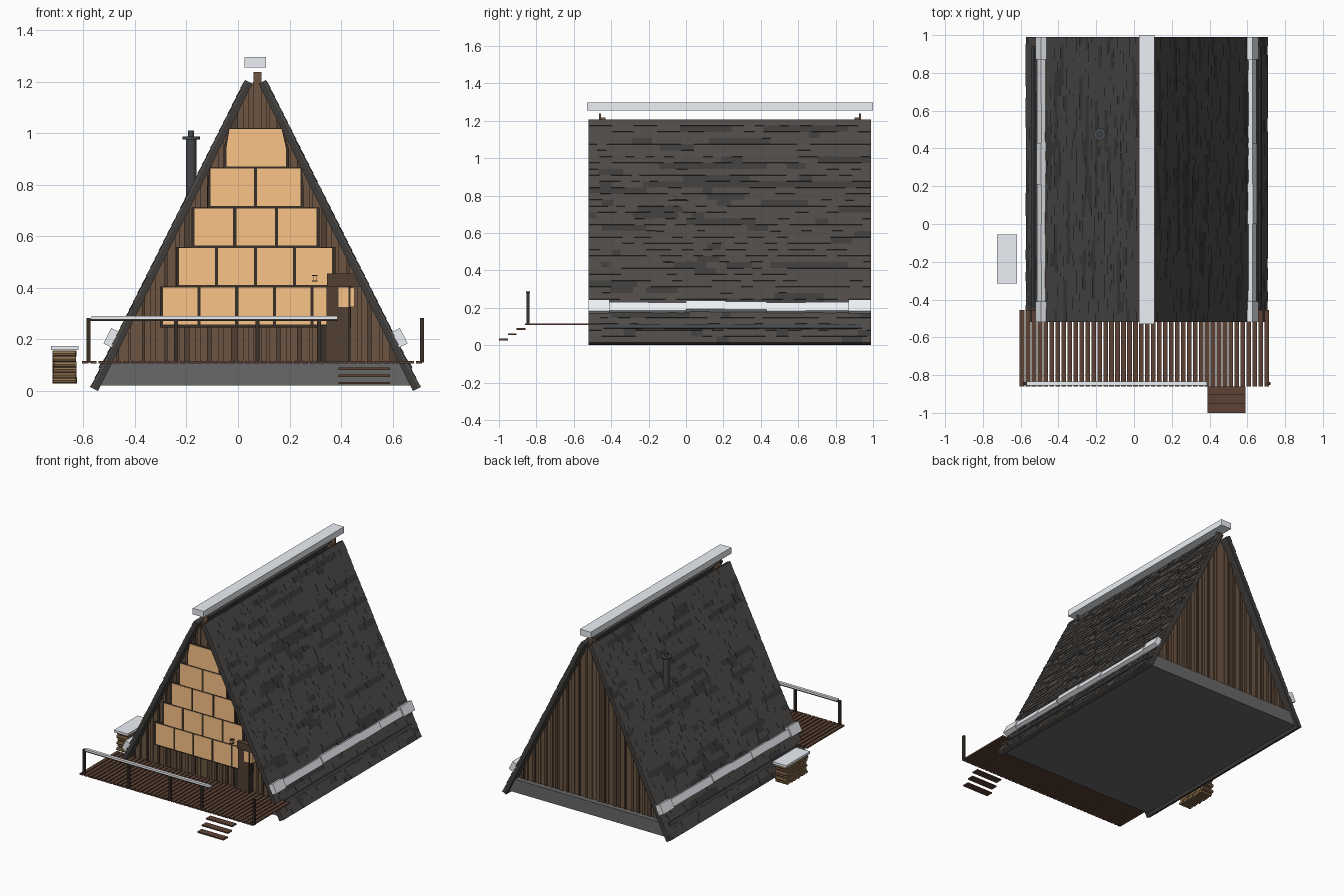
import bpy, bmesh, math, random
from mathutils import Matrix

if "Cube" in bpy.data.objects:
    bpy.data.objects.remove(bpy.data.objects["Cube"])

random.seed(4)
CX = 0.068                      # centre line of the house
Y0, Y1 = -0.52, 0.99            # roof front and back
NRM = math.hypot(1, 0.5025)
US, NS = 0.5025 / NRM, 1 / NRM  # slope direction components


def mat(name, r, g, b):
    m = bpy.data.materials.new(name)
    m.diffuse_color = (r, g, b, 1)
    m.use_nodes = True
    m.node_tree.nodes["Principled BSDF"].inputs["Base Color"].default_value = m.diffuse_color
    return m


SHINGLE = mat("shingle", 0.076, 0.069, 0.064)
SHINGLE_DARK = mat("shingle_dark", 0.047, 0.045, 0.043)
WOOD = mat("wood", 0.15, 0.09, 0.055)
WOOD_DARK = mat("wood_dark", 0.085, 0.05, 0.032)
DECK = mat("deck_wood", 0.11, 0.055, 0.035)
LOG = mat("log", 0.27, 0.16, 0.075)
FRAME = mat("frame", 0.04, 0.03, 0.022)
GLASS = mat("lit_glass", 0.97, 0.56, 0.245)
SNOW = mat("snow", 0.84, 0.87, 0.91)
STONE = mat("stone", 0.14, 0.14, 0.14)
METAL = mat("metal", 0.06, 0.063, 0.07)


class Part:
    """Collects solids into one named object."""
    def __init__(self, name, *mats):
        self.name, self.mats, self.bm = name, mats, bmesh.new()

    def prism(self, pts, y0, y1, mi=0):
        # extrude an (x, z) outline along y
        a = [self.bm.verts.new((x, y0, z)) for x, z in pts]
        b = [self.bm.verts.new((x, y1, z)) for x, z in pts]
        n = len(pts)
        fs = [self.bm.faces.new(a), self.bm.faces.new(b[::-1])]
        fs += [self.bm.faces.new((a[i], b[i], b[(i + 1) % n], a[(i + 1) % n])) for i in range(n)]
        for f in fs:
            f.material_index = mi

    def box(self, x0, x1, y0, y1, z0, z1, mi=0):
        self.prism([(x0, z0), (x1, z0), (x1, z1), (x0, z1)], y0, y1, mi)

    def roof_box(self, s, a0, a1, b0, b1, y0, y1, mi=0, taper=0):
        # a runs up the slope, b points out of it
        self.prism([roof(s, a0, b0), roof(s, a1, b0), roof(s, a1, b1 - taper), roof(s, a0, b1)], y0, y1, mi)

    def cyl(self, p, r, h, axis="Z", seg=12):
        m = Matrix.Translation(p)
        if axis == "X":
            m = m @ Matrix.Rotation(math.pi / 2, 4, "Y")
        bmesh.ops.create_cone(self.bm, cap_ends=True, segments=seg, radius1=r, radius2=r, depth=h, matrix=m)

    def done(self):
        bmesh.ops.recalc_face_normals(self.bm, faces=self.bm.faces)
        me = bpy.data.meshes.new(self.name)
        self.bm.to_mesh(me)
        self.bm.free()
        for m in self.mats:
            me.materials.append(m)
        ob = bpy.data.objects.new(self.name, me)
        bpy.context.collection.objects.link(ob)
        return ob


def roof(s, a, b):
    return CX + s * (0.645 - US * a + NS * b), NS * a + US * b


def inner(z):
    # half width of the house inside the roof slabs
    return max(0.0, 0.645 - 0.5025 * z - 0.033)


# Roof slabs with individual shingles
for s, side in ((-1, "left"), (1, "right")):
    p = Part(side + "_roof_slab", SHINGLE_DARK)
    p.roof_box(s, 0.015, 1.35, -0.03, -0.008, Y0, Y1)
    p.done()
    p = Part(side + "_shingles", SHINGLE, SHINGLE_DARK)
    rows = 36
    step = 1.335 / rows
    for i in range(rows):
        a, y, dark = 0.015 + i * step, Y0, 0
        while y < Y1 - 0.001:
            e = min(Y1, y + random.uniform(0.04, 0.075))
            if Y1 - e < 0.02:
                e = Y1
            if random.random() < 0.4:
                dark = int(random.random() < 0.2)
            p.roof_box(s, a, min(1.35, a + step * 1.1), -0.009, random.uniform(0.001, 0.005),
                       y, e, dark, 0.003)
            y = e
    p.done()
    # Snow lying along the eaves
    p = Part(side + "_eave_snow", SNOW)
    ys = [Y0, -0.41, -0.2, 0.0, 0.21, 0.43, 0.64, 0.87, Y1]
    for i in range(8):
        end = i in (0, 7)
        j = random.uniform(-0.004, 0.004)
        p.roof_box(s, 0.189 if end else 0.197 + j, 0.256 if end else 0.247 + j, -0.004,
                   0.034 if end else 0.029 + j, ys[i], ys[i + 1])
    p.done()
    p = Part(side + "_eave_strip", METAL)
    p.roof_box(s, 0.097, 0.122, 0, 0.009, -0.44, 0.94)
    p.done()

# Snow on the ridge
p = Part("ridge_snow", SNOW)
p.box(0.026, 0.109, -0.53, 1.0, 1.255, 1.297)
p.done()

# Stone base
p = Part("foundation", STONE)
p.prism([(CX - inner(0.02), 0.022), (CX + inner(0.02), 0.022),
         (CX + inner(0.112), 0.112), (CX - inner(0.112), 0.112)], -0.5, 0.97)
p.done()

# Gable walls with battens, the middle one rising past the ridge
for name, yw, d in (("front", -0.46, -1), ("back", 0.93, 1)):
    p = Part(name + "_gable", WOOD)
    p.prism([(CX - inner(0.11), 0.11), (CX + inner(0.11), 0.11), (CX, 1.217)], yw, yw - d * 0.03)
    p.done()
    p = Part(name + "_battens", WOOD_DARK, WOOD)
    for k in range(-12, 13):
        if k:
            x = k * 0.044 + random.uniform(-0.008, 0.008)
            w = random.uniform(0.005, 0.014)
            t0, t1 = [(0.612 - abs(x + q)) / 0.5025 for q in (-w, w)]
            p.prism([(CX + x - w, 0.11), (CX + x + w, 0.11), (CX + x + w, t1), (CX + x - w, t0)],
                    yw, yw + d * 0.008, k % 2)
        else:
            p.box(0.06, 0.092, yw - 0.006, yw + 0.006, 0.11, 1.238, 1)
    p.done()

# Stepped window wall: one more pane in each lower row
fr = Part("window_frames", FRAME)
gl = Part("window_panes", GLASS)
for r in range(5):
    n = 5 - r
    z0, z1 = 0.257 + 0.1535 * r, 0.402 + 0.1535 * r
    x0, x1 = -0.297 + 0.0615 * r, 0.433 - 0.0615 * r
    if r == 4:
        x1 = 0.192
    cut = lambda x, z: max(CX - inner(z), min(CX + inner(z), x))
    fr.prism([(x0 - 0.006, z0 - 0.01), (x1 + 0.006, z0 - 0.01), (cut(x1 + 0.006, z0 + 0.07), z0 + 0.07),
              (cut(x1 + 0.006, z1), z1 + 0.004), (cut(x0 - 0.006, z1), z1 + 0.004),
              (cut(x0 - 0.006, z0 + 0.07), z0 + 0.07)], -0.476, -0.455)
    w = (x1 - x0) / n
    for i in range(n):
        a, b = x0 + i * w + 0.006, x0 + (i + 1) * w - 0.006
        gl.prism([(a, z0), (b, z0), (cut(b, z0 + 0.07), z0 + 0.07), (cut(b, z1), z1),
                  (cut(a, z1), z1), (cut(a, z0 + 0.07), z0 + 0.07)], -0.479, -0.46)
fr.done()
gl.done()

# Door, its header, window and lamp
p = Part("door", WOOD_DARK, FRAME)
p.box(0.343, 0.43, -0.488, -0.455, 0.112, 0.41)
p.box(0.345, 0.475, -0.505, -0.455, 0.405, 0.455)
p.box(0.428, 0.436, -0.497, -0.455, 0.112, 0.405, 1)
p.box(0.31, 0.343, -0.484, -0.455, 0.112, 0.255, 1)
p.done()
p = Part("door_window", GLASS)
p.box(0.39, 0.452, -0.492, -0.46, 0.325, 0.402)
p.done()
p = Part("wall_lamp", FRAME, GLASS)
p.box(0.288, 0.308, -0.505, -0.47, 0.425, 0.429)
p.box(0.291, 0.305, -0.503, -0.48, 0.429, 0.447, 1)
p.box(0.288, 0.308, -0.505, -0.47, 0.447, 0.451)
p.done()

# Deck planks
p = Part("deck", DECK)
n, pitch = 42, 1.327 / 42
for i in range(n):
    x = -0.605 + i * pitch
    p.box(x, x + pitch - 0.007, -0.86, -0.455, 0.107, 0.117)
p.done()

# Railing
p = Part("railing", FRAME)
for x in (-0.58, -0.24, 0.075, 0.315, 0.714):
    p.box(x - 0.008, x + 0.008, -0.853, -0.837, 0.11, 0.284)
p.box(-0.588, 0.387, -0.853, -0.837, 0.272, 0.28)
p.done()
p = Part("railing_snow", SNOW)
p.box(-0.568, 0.387, -0.855, -0.835, 0.28, 0.291)
p.done()

# Steps
p = Part("steps", DECK)
for i in range(3):
    p.box(0.39, 0.59, -1 + i * 0.047, -0.953 + i * 0.047, 0.026 + i * 0.028, 0.035 + i * 0.028)
p.done()

# Chimney pipe
p = Part("chimney", METAL)
p.cyl((-0.182, 0.475, 0.85), 0.02, 0.26)
p.cyl((-0.182, 0.475, 0.982), 0.034, 0.012)
p.cyl((-0.182, 0.475, 0.998), 0.012, 0.025)
p.done()

# Stacked firewood with a snowy lid
p = Part("firewood", LOG)
for r in range(6):
    for c in range(10):
        p.cyl((-0.673 + random.uniform(-0.004, 0.004), -0.29 + c * 0.0225 + (r % 2) * 0.011, 0.04 + r * 0.0212),
              0.0115, 0.088, "X", 8)
p.done()
p = Part("firewood_snow", SNOW)
p.box(-0.726, -0.62, -0.315, -0.055, 0.159, 0.175)
p.done()
